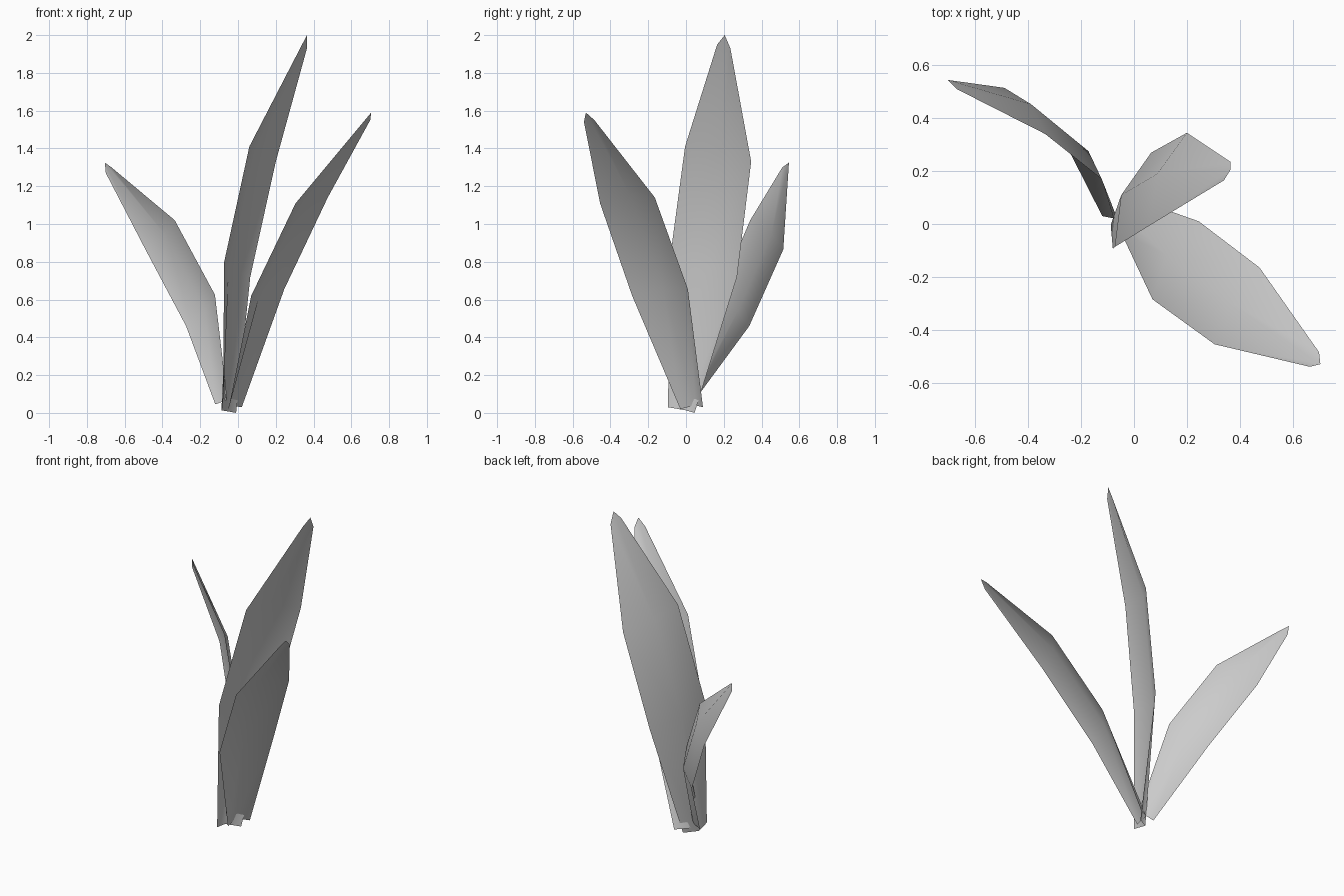
import bpy
import bmesh
from mathutils import Vector

# Start without the default cube
default_cube = bpy.data.objects.get("Cube")
if default_cube:
    bpy.data.objects.remove(default_cube, do_unlink=True)

# One plain leaf colour
leaf_material = bpy.data.materials.new("plain_grey")
leaf_material.use_nodes = True
leaf_colour = (0.6, 0.6, 0.6, 1)
leaf_material.diffuse_color = leaf_colour
leaf_material.node_tree.nodes["Principled BSDF"].inputs["Base Color"].default_value = leaf_colour


def ridge_line(left, right, tip, height):
    """Raise the middle of each cross-section to fold the leaf along its midrib."""
    middle = [(a + b) / 2 for a, b in zip(left, right)]
    ridge = []
    for row in range(len(middle) - 1):
        along = middle[row + 1] - middle[max(row - 1, 0)]
        across = right[row] - left[row]
        ridge.append(middle[row] + along.cross(across).normalized() * height)
    return ridge + [Vector(tip)]


def make_leaf(name, left, right, tip, ridge_height):
    """Skin a thin folded blade between its two edges and its midrib."""
    left = [Vector(point) for point in left]
    right = [Vector(point) for point in right]
    columns = [left, ridge_line(left, right, tip, ridge_height), right]

    blade = bmesh.new()
    grid = [[blade.verts.new(point) for point in column] for column in columns]
    for side, other in zip(grid, grid[1:]):
        for row in range(len(side) - 1):
            face = blade.faces.new((side[row], other[row], other[row + 1], side[row + 1]))
            face.smooth = True

    mesh = bpy.data.meshes.new(name)
    blade.to_mesh(mesh)
    blade.free()
    mesh.materials.append(leaf_material)
    leaf = bpy.data.objects.new(name, mesh)
    bpy.context.collection.objects.link(leaf)
    return leaf


# Edges run from the base, through the two wide sections, to the tip shoulder
make_leaf(
    "tall_leaf",
    left=[(-.08, -.095, .03), (-.073, -.087, .8), (.06, -.005, 1.41), (.34, .165, 1.95)],
    right=[(-.01, .045, 0), (.065, .27, .72), (.2, .345, 1.33), (.365, .235, 1.93)],
    tip=(.365, .205, 2),
    ridge_height=.048,
)
make_leaf(
    "left_leaf",
    left=[(-.05, -.03, .02), (.07, -.285, .62), (.305, -.455, 1.11), (.665, -.54, 1.54)],
    right=[(.02, .09, .03), (.245, .01, .655), (.475, -.165, 1.14), (.7, -.485, 1.55)],
    tip=(.705, -.53, 1.59),
    ridge_height=.043,
)
make_leaf(
    "right_leaf",
    left=[(-.12, .03, .045), (-.275, .335, .46), (-.49, .515, .865), (-.7, .54, 1.27)],
    right=[(-.06, -.035, .1), (-.122, .17, .625), (-.335, .34, 1.02), (-.67, .51, 1.3)],
    tip=(-.705, .545, 1.325),
    ridge_height=.035,
)
